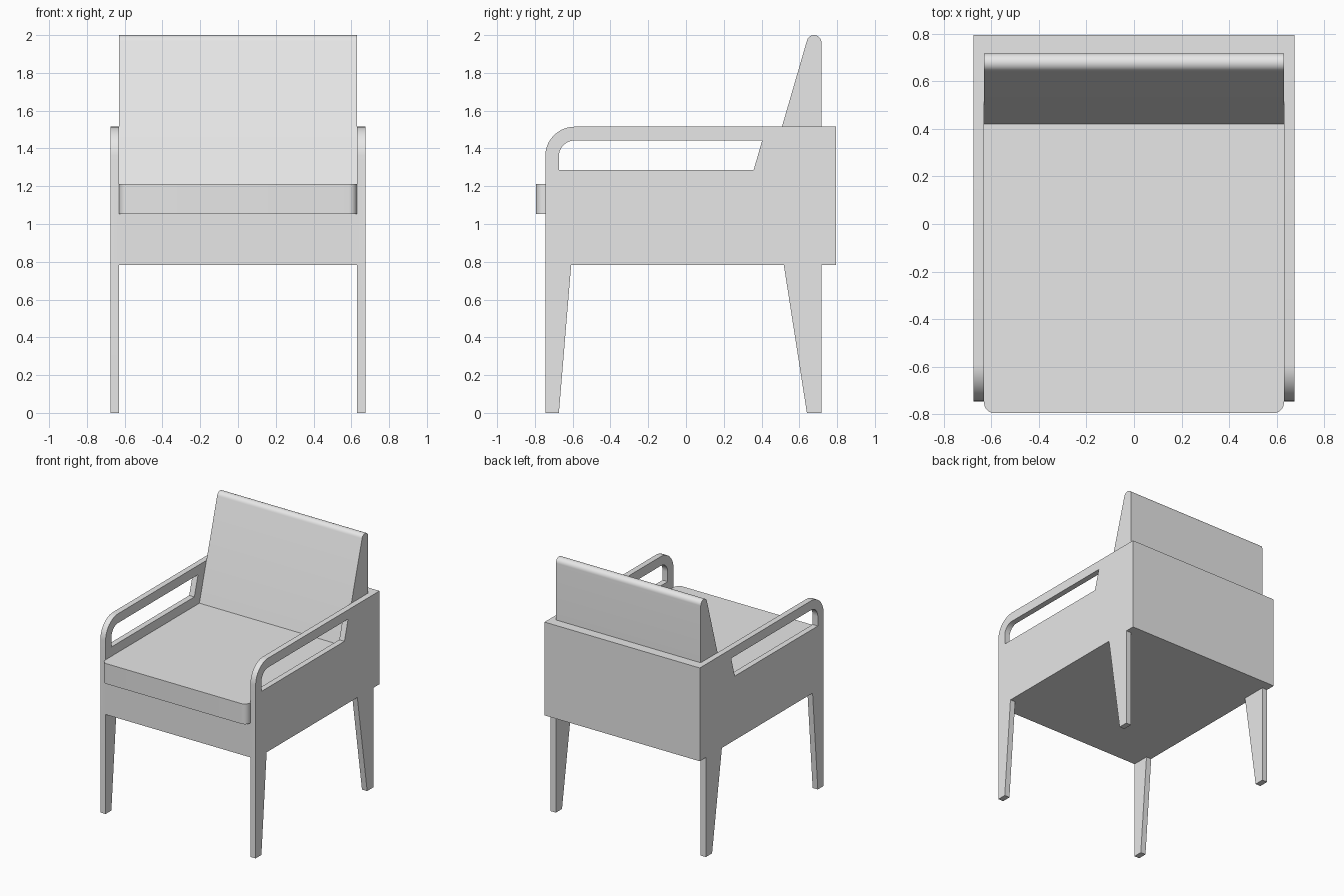
import bpy, bmesh, math

if "Cube" in bpy.data.objects:
    bpy.data.objects.remove(bpy.data.objects["Cube"])

GREY = bpy.data.materials.new("grey")
GREY.diffuse_color = (0.8, 0.8, 0.8, 1)
GREY.use_nodes = True
GREY.node_tree.nodes["Principled BSDF"].inputs["Base Color"].default_value = GREY.diffuse_color


def arc(cy, cz, r, a0, a1, n=10):
    """Points on an arc in the y-z plane, angles in degrees."""
    angles = [math.radians(a0 + (a1 - a0) * i / n) for i in range(n + 1)]
    return [(cy + r * math.cos(a), cz + r * math.sin(a)) for a in angles]


def extrude_profile(name, profile, x0, x1):
    """Extrude a closed y-z profile along x."""
    bm = bmesh.new()
    face = bm.faces.new([bm.verts.new((x0, y, z)) for y, z in profile])
    ext = bmesh.ops.extrude_face_region(bm, geom=[face])
    moved = [v for v in ext["geom"] if isinstance(v, bmesh.types.BMVert)]
    bmesh.ops.translate(bm, verts=moved, vec=(x1 - x0, 0, 0))
    bmesh.ops.recalc_face_normals(bm, faces=bm.faces)
    mesh = bpy.data.meshes.new(name)
    bm.to_mesh(mesh)
    bm.free()
    mesh.materials.append(GREY)
    obj = bpy.data.objects.new(name, mesh)
    bpy.context.collection.objects.link(obj)
    return obj


def select(obj):
    bpy.ops.object.select_all(action='DESELECT')
    obj.select_set(True)
    bpy.context.view_layer.objects.active = obj


def combine(target, other, operation):
    """Apply a boolean and discard the helper."""
    mod = target.modifiers.new("combine", 'BOOLEAN')
    mod.operation, mod.solver, mod.object = operation, 'EXACT', other
    select(target)
    bpy.ops.object.modifier_apply(modifier=mod.name)
    bpy.data.objects.remove(other)


def smooth(obj):
    select(obj)
    bpy.ops.object.shade_smooth_by_angle(angle=math.radians(30))


HALF, INNER = 0.675, 0.63             # outer and inner half widths
FRONT, BACK = -0.745, 0.793           # frame depth
BOTTOM, SEAT, ARM = 0.782, 1.053, 1.515

# Frame: seat box and back panel, joined to both side panels
frame = extrude_profile("frame", [
    (FRONT, BOTTOM), (BACK, BOTTOM), (BACK, ARM), (0.717, ARM),
    (0.717, SEAT), (FRONT, SEAT)], -0.65, 0.65)

# Side panel: tapered legs, body and rounded arm
side = [(FRONT, 0), (-0.673, 0), (-0.608, BOTTOM), (0.518, BOTTOM),
        (0.64, 0), (0.717, 0), (0.717, BOTTOM), (BACK, BOTTOM), (BACK, ARM)]
side += arc(-0.59, 1.36, 0.155, 90, 180)
for s in (-1, 1):
    combine(frame, extrude_profile("side_panel", side, s * INNER, s * HALF), 'UNION')

# Opening under each arm
window = [(-0.673, 1.285), (0.358, 1.285), (0.403, 1.442)]
window += arc(-0.59, 1.359, 0.083, 90, 180)
combine(frame, extrude_profile("arm_opening", window, -1, 1), 'DIFFERENCE')

# Clean leftover seams on coplanar faces
bm = bmesh.new()
bm.from_mesh(frame.data)
bmesh.ops.remove_doubles(bm, verts=bm.verts, dist=0.0001)
bmesh.ops.dissolve_limit(bm, angle_limit=math.radians(1), verts=bm.verts, edges=bm.edges)
bm.to_mesh(frame.data)
bm.free()
smooth(frame)

# Seat cushion with rounded front corners
seat = extrude_profile("seat_cushion", [
    (-0.795, SEAT), (0.717, SEAT), (0.717, 1.212), (-0.795, 1.212)], -INNER, INNER)
bm = bmesh.new()
bm.from_mesh(seat.data)
corners = [e for e in bm.edges if all(v.co.y < -0.7 for v in e.verts)
           and abs(e.verts[0].co.z - e.verts[1].co.z) > 0.1]
bmesh.ops.bevel(bm, geom=corners, offset=0.045, segments=8, profile=0.5, affect='EDGES')
bm.to_mesh(seat.data)
bm.free()
smooth(seat)

# Wedge backrest with a rounded top edge
backrest = extrude_profile("backrest", [(0.42, 1.212), (0.717, 1.212)]
                           + arc(0.678, 1.961, 0.039, 0, 164, 14), -INNER, INNER)
smooth(backrest)
